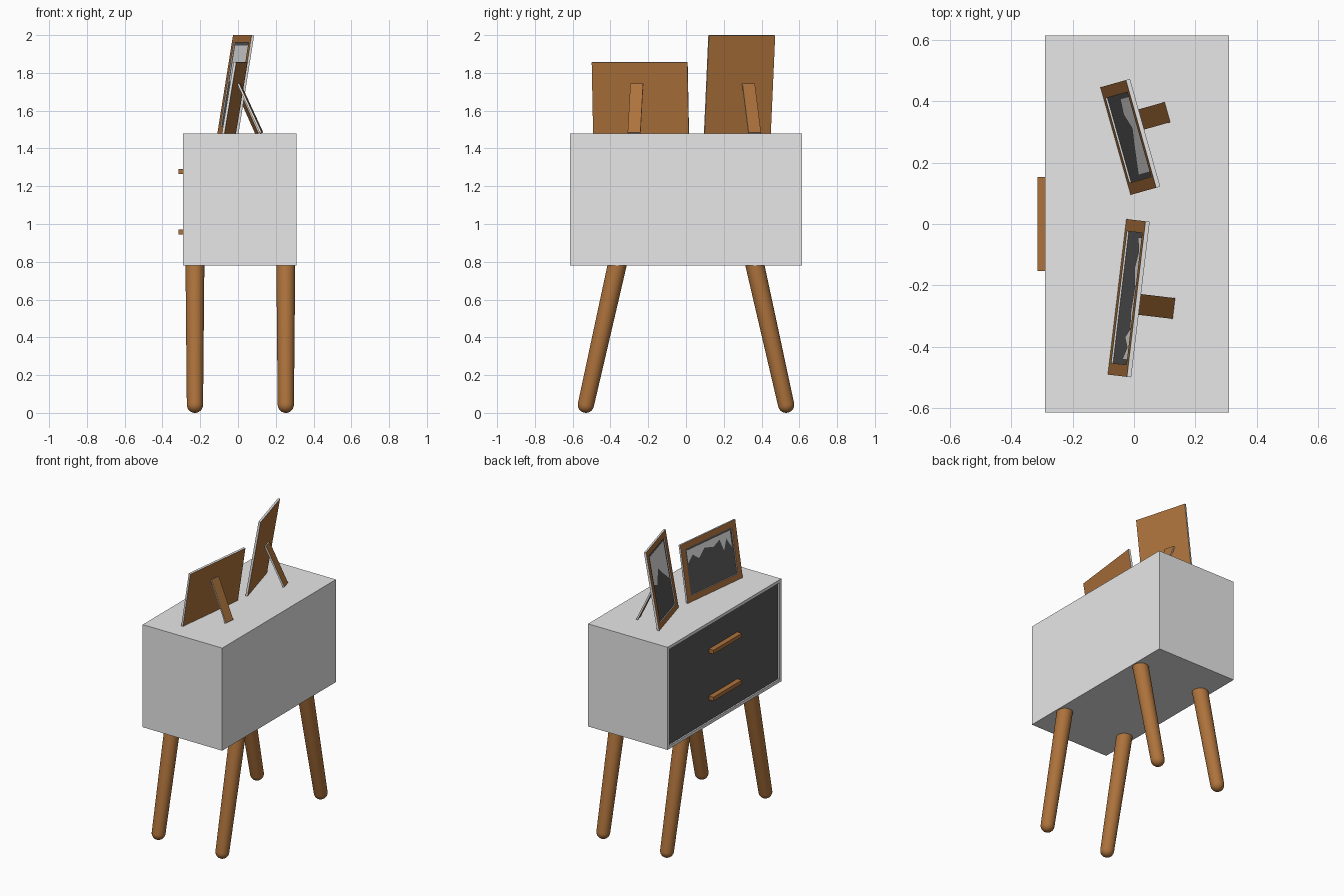
import bpy
import bmesh
from math import radians, sin, cos, pi
from mathutils import Matrix, Vector

if "Cube" in bpy.data.objects:
    bpy.data.objects.remove(bpy.data.objects["Cube"])


def material(name, color):
    m = bpy.data.materials.new(name)
    m.use_nodes = True
    m.diffuse_color = (*color, 1)
    bsdf = m.node_tree.nodes["Principled BSDF"]
    bsdf.inputs["Base Color"].default_value = (*color, 1)
    bsdf.inputs["Roughness"].default_value = 0.7
    return m


PALE = material("pale_grey", (0.8, 0.8, 0.8))
WOOD = material("warm_wood", (0.42, 0.17, 0.045))
DARK = material("charcoal", (0.1, 0.1, 0.1))


def finish(name, bm, mats, matrix=Matrix(), smooth=False):
    mesh = bpy.data.meshes.new(name)
    bmesh.ops.recalc_face_normals(bm, faces=bm.faces[:])
    for f in bm.faces:
        f.smooth = smooth
    bm.to_mesh(mesh)
    bm.free()
    for m in mats:
        mesh.materials.append(m)
    ob = bpy.data.objects.new(name, mesh)
    ob.matrix_world = matrix
    bpy.context.collection.objects.link(ob)
    return ob


def box(lo, hi):
    lo, hi = Vector(lo), Vector(hi)
    bm = bmesh.new()
    bmesh.ops.create_cube(bm, size=1)
    for v in bm.verts:
        v.co = [(a + b) / 2 + c * (b - a) for a, b, c in zip(lo, hi, v.co)]
    bm.normal_update()
    return bm


def recess(bm, direction, border, depth):
    """Sink a bordered panel into the face pointing along direction."""
    face = max(bm.faces, key=lambda f: f.normal.dot(Vector(direction)))
    bmesh.ops.inset_individual(bm, faces=[face], thickness=border)
    bmesh.ops.inset_individual(bm, faces=[face], thickness=0.0002, depth=-depth)
    bm.normal_update()
    return face


def pale_edges(bm):
    """Wood on the broad faces, pale on the thin edges."""
    for f in bm.faces:
        f.material_index = 0 if abs(f.normal.y) > 0.5 else 1


# Cabinet with a dark recessed drawer front
bm = box((-0.29, -0.613, 0.78), (0.31, 0.613, 1.48))
recess(bm, (-1, 0, 0), 0.03, 0.01).material_index = 1
finish("cabinet", bm, [PALE, DARK])

# Drawer handles
for name, z in (("lower_handle", 0.957), ("upper_handle", 1.277)):
    bm = box((-0.314, -0.153, z - 0.013), (-0.279, 0.153, z + 0.013))
    finish(name, bm, [WOOD])

# Splayed legs: a tapered shaft with a round foot
for side_x, x in (("right", -0.228), ("left", 0.253)):
    for side_y, s in (("front", -1), ("back", 1)):
        foot = Vector((x, s * 0.53, 0.043))
        axis = Vector((x, s * 0.363, 0.79)) - foot
        r = 0.043
        profile = [(r * sin(a), -r * cos(a)) for a in (i * pi / 12 for i in range(7))]
        profile += [(0.05, axis.length)]
        bm = bmesh.new()
        verts = [bm.verts.new((px, 0, pz)) for px, pz in profile]
        edges = [bm.edges.new(pair) for pair in zip(verts, verts[1:])]
        bmesh.ops.spin(bm, geom=verts + edges, axis=(0, 0, 1), cent=(0, 0, 0),
                       angle=2 * pi, steps=32)
        bmesh.ops.remove_doubles(bm, verts=bm.verts[:], dist=0.0001)
        turn = axis.to_track_quat("Z", "Y").to_matrix().to_4x4()
        finish(f"{side_y}_{side_x}_leg", bm, [WOOD],
               Matrix.Translation(foot) @ turn, smooth=True)


def picture_frame(name, x, y, yaw, width, height, prop, skyline):
    place = Matrix.Translation((x, y, 1.48)) @ Matrix.Rotation(radians(yaw), 4, "Z")
    lean = place @ Matrix.Rotation(radians(-9.4), 4, "X")
    border, depth = 0.055, 0.006
    half = width / 2

    # Frame with its sunken picture
    bm = box((-half, 0, 0), (half, 0.014, height))
    picture = recess(bm, (0, -1, 0), border, depth)
    pale_edges(bm)
    picture.material_index = 2
    finish(name, bm, [WOOD, PALE, DARK], lean)

    # Pale sky: thin plate with a jagged lower edge
    w, h = width - 2 * border, height - 2 * border
    outline = [(0, 1), *skyline, (1, 1)]
    bm = bmesh.new()
    bm.faces.new([bm.verts.new((-w / 2 + u * w, depth - 0.001, border + v * h))
                  for u, v in outline])
    finish(name + "_sky", bm, [PALE], lean)

    # Prop behind the frame
    bm = box((prop - 0.034, 0, 0), (prop + 0.034, 0.011, 0.287))
    pale_edges(bm)
    slope = Matrix.Translation((0, 0.178, 0)) @ Matrix.Rotation(radians(24.8), 4, "X")
    finish(name + "_prop", bm, [WOOD, PALE], place @ slope)


picture_frame("wide_frame", -0.055, -0.237, -96.8, 0.51, 0.383, 0.016,
              [(0, 0.7), (0.12, 0.85), (0.25, 0.7), (0.4, 0.88), (0.6, 0.8),
               (0.75, 0.9), (0.82, 0.6), (0.9, 0.85), (1, 0.6)])
picture_frame("tall_frame", -0.06, 0.27, -74.3, 0.364, 0.527, -0.045,
              [(0, 0.55), (0.2, 0.5), (0.4, 0.72), (0.6, 0.6), (1, 0.4)])
